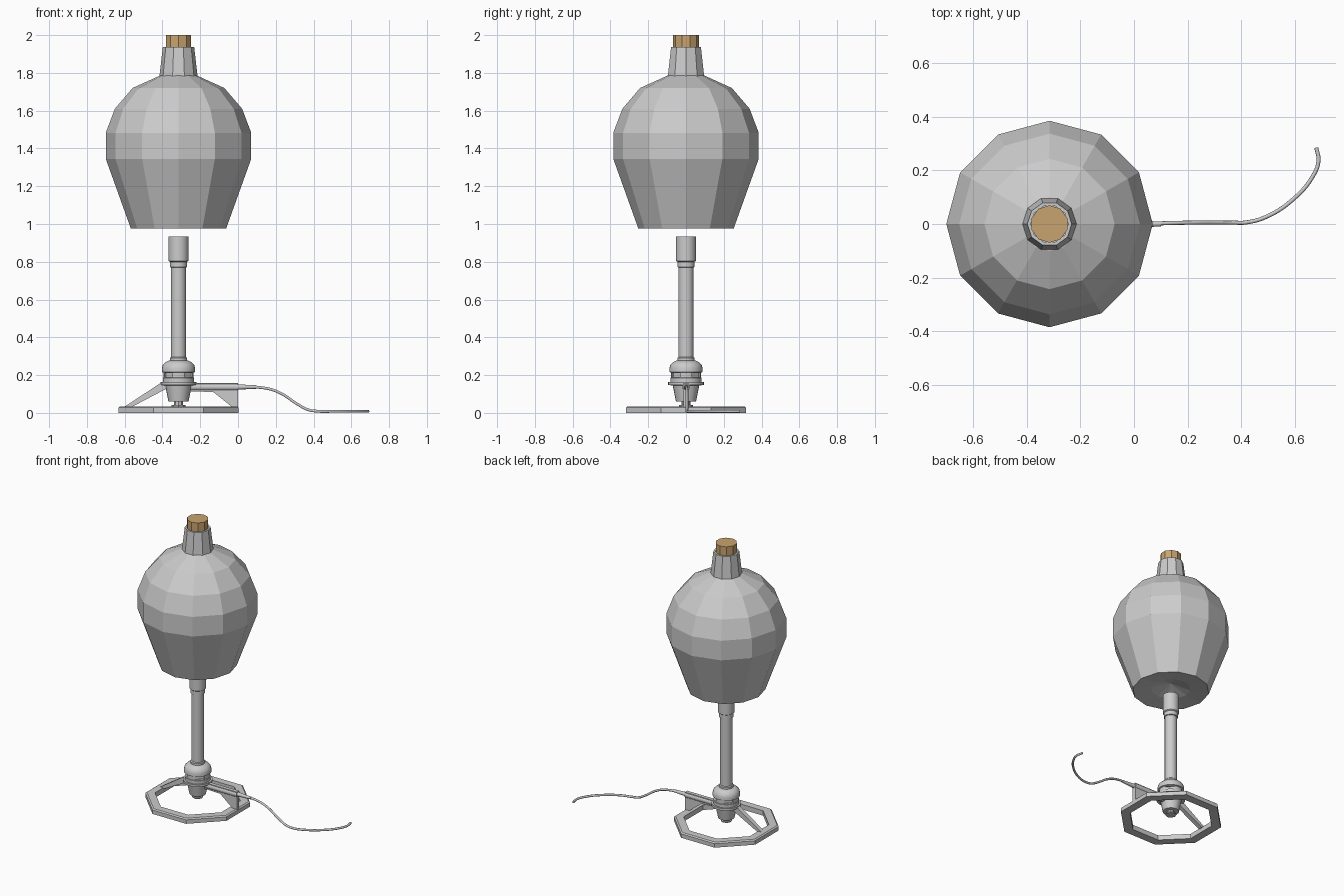
import bpy, bmesh, math
from mathutils import Vector

if "Cube" in bpy.data.objects:
    bpy.data.objects.remove(bpy.data.objects["Cube"])

CX = -0.315  # burner and flask axis


def make(name, bm, smooth=None):
    bmesh.ops.remove_doubles(bm, verts=bm.verts, dist=1e-5)
    bmesh.ops.recalc_face_normals(bm, faces=bm.faces)
    mesh = bpy.data.meshes.new(name)
    bm.to_mesh(mesh)
    bm.free()
    ob = bpy.data.objects.new(name, mesh)
    bpy.context.collection.objects.link(ob)
    if smooth:
        bpy.ops.object.select_all(action='DESELECT')
        ob.select_set(True)
        bpy.context.view_layer.objects.active = ob
        bpy.ops.object.shade_smooth_by_angle(angle=math.radians(smooth))
    return ob


def lathe(name, profile, sides, smooth=None, turn=0.0, closed=False):
    """Revolve (radius, z) points about the burner axis."""
    bm = bmesh.new()
    rings = []
    for r, z in profile:
        rings.append([bm.verts.new((CX + r * math.cos(turn + math.tau * i / sides),
                                    r * math.sin(turn + math.tau * i / sides), z))
                      for i in range(sides)] if r > 0 else [bm.verts.new((CX, 0, z))])
    pairs = list(zip(rings, rings[1:]))
    if closed:
        pairs.append((rings[-1], rings[0]))
    for a, b in pairs:
        for i in range(sides):
            j = (i + 1) % sides
            if len(a) == 1:
                bm.faces.new((a[0], b[i], b[j]))
            elif len(b) == 1:
                bm.faces.new((a[i], a[j], b[0]))
            else:
                bm.faces.new((a[i], a[j], b[j], b[i]))
    return make(name, bm, smooth)


def plate(name, outline, width):
    """Extrude an (x, z) outline symmetrically along y."""
    bm = bmesh.new()
    face = bm.faces.new([bm.verts.new((x, -width / 2, z)) for x, z in outline])
    ext = bmesh.ops.extrude_face_region(bm, geom=[face])
    moved = [v for v in ext['geom'] if isinstance(v, bmesh.types.BMVert)]
    bmesh.ops.translate(bm, verts=moved, vec=(0, width, 0))
    return make(name, bm)


def hose(name, points, radius):
    curve = bpy.data.curves.new(name, 'CURVE')
    curve.dimensions = '3D'
    curve.bevel_depth = 1.0
    curve.bevel_resolution = 3
    curve.use_fill_caps = True
    curve.resolution_u = 8
    sp = curve.splines.new('BEZIER')
    sp.bezier_points.add(len(points) - 1)
    for bp, p in zip(sp.bezier_points, points):
        bp.co = p
        bp.radius = radius
        bp.handle_left_type = bp.handle_right_type = 'AUTO'
    ob = bpy.data.objects.new(name, curve)
    bpy.context.collection.objects.link(ob)
    return ob


# Faceted flask with a dimpled underside, neck and cork
lathe("flask_body", [(0, 1.03), (0.13, 0.99), (0.252, 0.975), (0.385, 1.345), (0.385, 1.483),
                     (0.337, 1.61), (0.243, 1.72), (0.1, 1.785), (0.07, 1.785), (0, 1.785)], 12)
lathe("flask_neck", [(0.101, 1.782), (0.083, 1.938), (0.07, 1.938), (0.07, 1.782)], 10, closed=True)
cork = lathe("cork", [(0, 1.82), (0.07, 1.82), (0.07, 2.0), (0, 2.0)], 10, turn=math.pi / 10)
mat = bpy.data.materials.new("cork_tan")
mat.diffuse_color = (0.58, 0.37, 0.16, 1)
mat.use_nodes = True
mat.node_tree.nodes["Principled BSDF"].inputs["Base Color"].default_value = mat.diffuse_color
cork.data.materials.append(mat)

# Burner tube with its mouth collar
lathe("burner_tube", [(0.033, 0.25), (0.046, 0.25), (0.046, 0.29), (0.04, 0.295), (0.04, 0.77),
                      (0.046, 0.772), (0.046, 0.8), (0.053, 0.805), (0.053, 0.935),
                      (0.042, 0.935), (0.033, 0.8)], 24, 30, closed=True)

# Air collar with slots
collar = lathe("air_collar", [(0, 0.16), (0.083, 0.16), (0.083, 0.185), (0.08, 0.187), (0.08, 0.213),
                              (0.088, 0.216), (0.088, 0.235), (0.083, 0.254), (0.069, 0.268),
                              (0.05, 0.277), (0, 0.277)], 24, 35)
bm = bmesh.new()
for k in range(4):
    a = math.pi / 4 + k * math.pi / 2
    geo = bmesh.ops.create_cube(bm, size=1)
    for v in geo['verts']:
        p = Vector((v.co.x * 0.03 + 0.08, v.co.y * 0.06, v.co.z * 0.022 + 0.2))
        v.co = (CX + p.x * math.cos(a) - p.y * math.sin(a),
                p.x * math.sin(a) + p.y * math.cos(a), p.z)
cutter = make("slot_cutter", bm)
cutter.hide_render = True
cutter.hide_viewport = True
cutter.display_type = 'WIRE'
mod = collar.modifiers.new("slots", 'BOOLEAN')
mod.operation = 'DIFFERENCE'
mod.object = cutter

# Lower hub, tapering to a foot screw
lathe("burner_hub", [(0, 0.06), (0.053, 0.06), (0.07, 0.145), (0.095, 0.148), (0.095, 0.163),
                     (0, 0.163)], 24, 30)
lathe("foot_screw", [(0, 0.035), (0.036, 0.035), (0.036, 0.042), (0.024, 0.042),
                     (0.024, 0.065), (0, 0.065)], 8)

# Octagonal base ring with flats facing the axes
c = math.cos(math.pi / 8)
lathe("base_ring", [(0.317 / c, 0), (0.317 / c, 0.028), (0.308 / c, 0.035), (0.258 / c, 0.035),
                    (0.258 / c, 0)], 8, turn=math.pi / 8, closed=True)

# Sloping strut on the left, gusset and gas pipe on the right
plate("left_strut", [(-0.605, 0.03), (-0.565, 0.03), (-0.375, 0.13), (-0.375, 0.158), (-0.41, 0.158)], 0.03)
plate("right_gusset", [(-0.27, 0.157), (-0.27, 0.115), (-0.13, 0.11), (-0.03, 0.03), (0, 0.03), (0, 0.157)], 0.026)
bm = bmesh.new()
for x0, x1, r0, r1 in ((-0.27, 0.0, 0.02, 0.02), (0.0, 0.1, 0.014, 0.009)):
    geo = bmesh.ops.create_cone(bm, cap_ends=True, segments=16, radius1=r0, radius2=r1, depth=x1 - x0)
    for v in geo['verts']:
        v.co = ((x0 + x1) / 2 + v.co.z, v.co.y, 0.137 + v.co.x)
make("gas_pipe", bm, 30)

# Rubber hose falling to the table and curling back
hose("gas_hose", [(0.03, 0, 0.137), (0.15, 0.004, 0.13), (0.22, 0.005, 0.107), (0.32, 0.005, 0.043),
                  (0.37, 0.005, 0.017), (0.42, 0.006, 0.009), (0.5, 0.03, 0.008), (0.6, 0.098, 0.008),
                  (0.665, 0.175, 0.008), (0.688, 0.235, 0.008), (0.68, 0.285, 0.008)], 0.0075)
